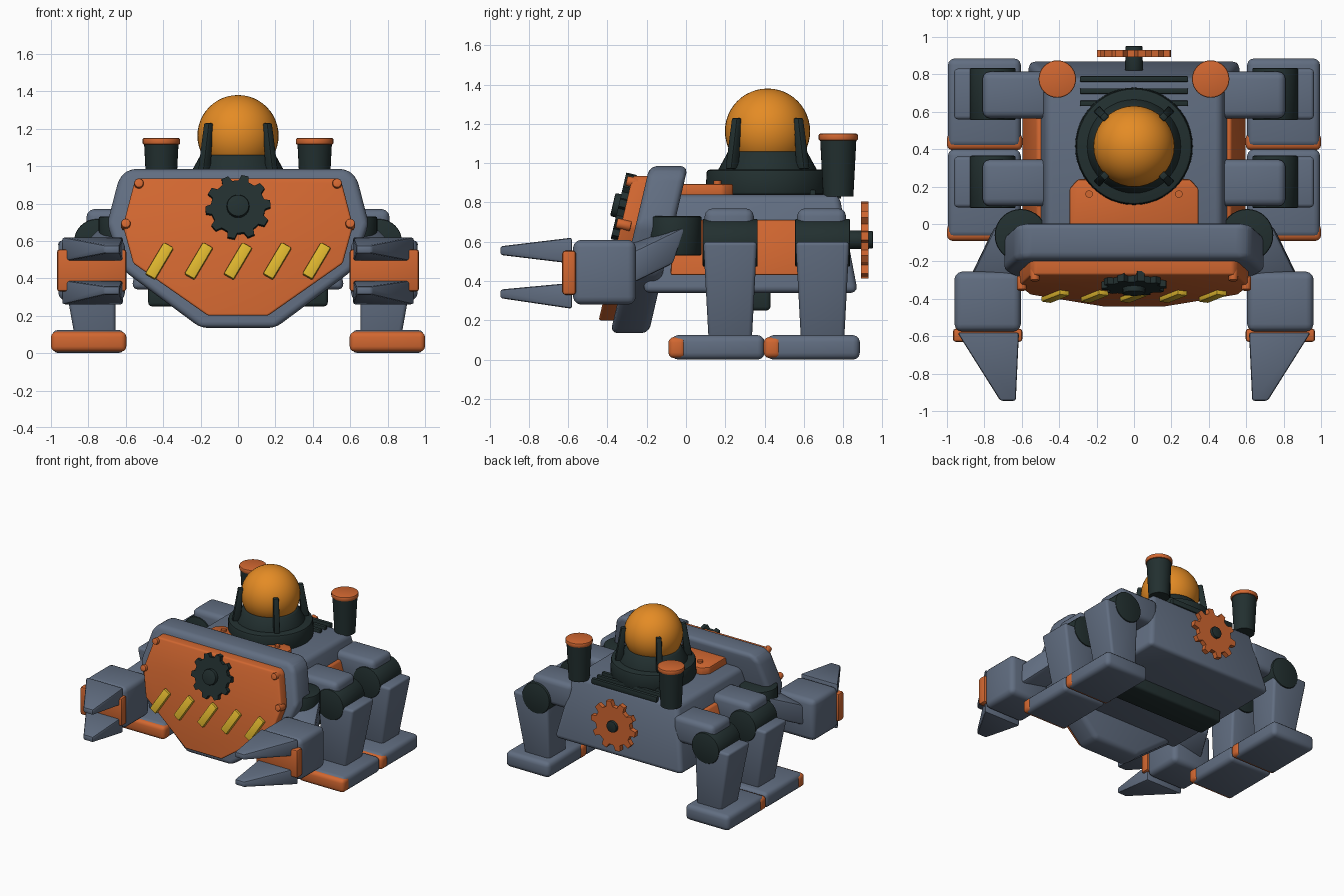
import bpy, bmesh, math
from mathutils import Matrix, Vector

if "Cube" in bpy.data.objects:
    bpy.data.objects.remove(bpy.data.objects["Cube"])


def mat(name, c):
    m = bpy.data.materials.new(name)
    m.diffuse_color = (*c, 1)
    m.use_nodes = True
    m.node_tree.nodes["Principled BSDF"].inputs["Base Color"].default_value = m.diffuse_color
    return m


GRAY = mat("slate_gray", (0.12, 0.155, 0.22))
ORANGE = mat("burnt_orange", (0.64, 0.135, 0.03))
DARK = mat("dark_green_black", (0.016, 0.029, 0.029))
AMBER = mat("amber_glass", (0.78, 0.26, 0.018))
YELLOW = mat("hazard_yellow", (0.72, 0.46, 0.027))
TILT = 0.235          # backward slope of the front shield
UP = Vector((0, 0, 1))


def finish(name, bm, m, bevel=0, seg=3, matrix=None):
    if bevel:
        bmesh.ops.bevel(bm, geom=bm.edges[:], offset=bevel, segments=seg,
                        profile=0.5, affect='EDGES', clamp_overlap=True)
    if matrix:
        bm.transform(matrix)
    bmesh.ops.recalc_face_normals(bm, faces=bm.faces)
    me = bpy.data.meshes.new(name)
    bm.to_mesh(me)
    bm.free()
    me.materials.append(m)
    ob = bpy.data.objects.new(name, me)
    bpy.context.collection.objects.link(ob)
    return ob


def prism(name, a, b, m, bevel=0, seg=3, matrix=None):
    """Solid between two matching loops of 3D points."""
    bm = bmesh.new()
    va, vb = [bm.verts.new(p) for p in a], [bm.verts.new(p) for p in b]
    n = len(va)
    bm.faces.new(va)
    bm.faces.new(vb[::-1])
    for i in range(n):
        j = (i + 1) % n
        bm.faces.new((va[i], vb[i], vb[j], va[j]))
    return finish(name, bm, m, bevel, seg, matrix)


def rect(x0, x1, y0, y1, z):
    return [(x0, y0, z), (x1, y0, z), (x1, y1, z), (x0, y1, z)]


def box(name, x, y, z, m, bevel=0, seg=3, matrix=None):
    return prism(name, rect(*x, *y, z[0]), rect(*x, *y, z[1]), m, bevel, seg, matrix)


def rod(name, p, q, r1, r2, m, n=32, bevel=0):
    """Round part from p to q."""
    p, q = Vector(p), Vector(q)
    bm = bmesh.new()
    bmesh.ops.create_cone(bm, cap_ends=True, segments=n, radius1=r1, radius2=r2, depth=(q - p).length)
    if bevel:
        rims = [e for f in bm.faces if len(f.verts) > 4 for e in f.edges]
        bmesh.ops.bevel(bm, geom=rims, offset=bevel, segments=2, profile=0.5, affect='EDGES')
    rot = UP.rotation_difference(q - p).to_matrix().to_4x4()
    return finish(name, bm, m, matrix=Matrix.Translation((p + q) / 2) @ rot)


def gear(name, r, root, d0, d1, m, matrix, teeth=10):
    """Toothed disc facing -y."""
    pts = []
    for i in range(teeth):
        for f, rad in ((-.30, root), (-.17, r), (.17, r), (.30, root)):
            a = (i + f) * 2 * math.pi / teeth + 0.1
            pts.append((rad * math.cos(a), rad * math.sin(a)))
    return prism(name, [(x, d0, z) for x, z in pts], [(x, d1, z) for x, z in pts], m, matrix=matrix)


def shield(name, half, y0, y1, m, bevel):
    """Mirrored outline (x, z) leaned back along the shield slope."""
    pts = half + [(-x, z) for x, z in half[::-1]]
    lean = lambda y: [(x, y + TILT * (z - .56), z) for x, z in pts]
    return prism(name, lean(y0), lean(y1), m, bevel)


def on_shield(x, z, y=-.36):
    return (Matrix.Translation((x, y + TILT * (z - .56), z))
            @ Matrix.Rotation(-math.atan(TILT), 4, 'X'))


# Hull
prism("hull", rect(-.57, .57, -.22, .875, .34), rect(-.47, .47, -.14, .78, .84), GRAY, .035)
box("belly_bar", (-.48, .48), (.2, .43), (.25, .36), DARK, .02)
prism("top_hatch", *[[(-.345, -.1, z), (.345, -.1, z), (.345, .19, z), (.30, .24, z),
                      (-.30, .24, z), (-.345, .19, z)] for z in (.82, .895)], ORANGE, .012, 2)
for i, y in enumerate((.645, .71, .775)):
    box(f"vent_bar_{i}", (-.29, .29), (y - .015, y + .015), (.82, .865), DARK, .006, 2)

# Front shield
shield("shield", [(.58, .985), (.635, .94), (.70, .69), (.61, .44), (.20, .135)], -.285, -.09, GRAY, .045)
shield("shield_panel", [(.53, .935), (.555, .91), (.615, .68), (.56, .48), (.16, .20)], -.36, -.25, ORANGE, .012)
m = on_shield(0, .775)
gear("shield_gear", .175, .145, -.035, .02, DARK, m)
rod("shield_gear_hub", m @ Vector((0, .01, 0)), m @ Vector((0, -.065, 0)), .062, .06, DARK, 24, .008)
for i in range(5):
    box(f"hazard_stripe_{i}", (-.031, .031), (-.025, .01), (-.10, .10), YELLOW, .008, 2,
        on_shield(-.42 + .21 * i, .49) @ Matrix.Rotation(math.radians(30), 4, 'Y'))

# Dome and its collar
C = (0, .415)
rod("dome_base", (*C, .84), (*C, .967), .315, .31, DARK, 48, .015)
rod("dome_collar", (*C, .96), (*C, 1.06), .255, .20, DARK, 48, .01)
bm = bmesh.new()
bmesh.ops.create_uvsphere(bm, u_segments=40, v_segments=24, radius=.217)
finish("dome", bm, AMBER, matrix=Matrix.Translation((*C, 1.163)))
for i in range(4):
    prism(f"dome_prong_{i}", rect(.225, .285, -.022, .022, .97), rect(.205, .24, -.02, .02, 1.23),
          DARK, .008, 2, Matrix.Translation((*C, 0)) @ Matrix.Rotation(math.radians(45 + 90 * i), 4, 'Z'))

# Rear wheel
gear("rear_gear", .197, .155, -.018, .02, ORANGE, Matrix.Translation((0, .91, .61)))
rod("rear_gear_hub", (0, .82, .61), (0, .952, .61), .048, .045, DARK, 24, .006)

for s, side in ((1, "right"), (-1, "left")):
    flip = Matrix.Diagonal((s, 1, 1, 1))

    # Bolts
    for i, (x, z) in enumerate(((.53, .905), (.60, .69))):
        w = on_shield(s * x, z)
        rod(f"shield_bolt_{i}_{side}", w @ Vector((0, .05, 0)), w @ Vector((0, -.025, 0)), .027, .025, ORANGE, 16, .006)
    rod(f"hatch_bolt_{side}", (s * .24, .16, .88), (s * .24, .16, .912), .02, .02, ORANGE, 16)

    # Exhaust stack
    rod(f"exhaust_{side}", (s * .41, .775, .83), (s * .41, .775, 1.12), .077, .092, DARK)
    rod(f"exhaust_cap_{side}", (s * .41, .775, 1.115), (s * .41, .775, 1.15), .1, .1, ORANGE, 32, .008)

    # Sloping side panel
    prism(f"side_panel_{side}", rect(.45, .60, -.08, .61, .43), rect(.45, .52, -.06, .59, .71),
          ORANGE, .012, 2, flip)

    # Legs
    for pos, y in (("front", 0), ("rear", .47)):
        tag = f"{pos}_{side}"
        box(f"thigh_{tag}", (.45, .81), (.095 + y, .345 + y), (.56, .77), GRAY, .04, 3, flip)
        rod(f"knee_{tag}", (s * .755, .085 + y, .595), (s * .755, .365 + y, .595), .122, .122, DARK, 32, .008)
        prism(f"shin_{tag}", rect(.655, .875, .115 + y, .335 + y, .10),
              rect(.655, .965, .088 + y, .362 + y, .60), GRAY, .02, 3, flip)
        f = 0 if pos == "front" else .485
        box(f"foot_{tag}", (.605, .995), (-.075 + f, .40 + f), (0, .125), GRAY, .035, 3, flip)
        box(f"toe_cap_{tag}", (.597, 1.0), (-.09 + f, .0 + f), (.008, .115), ORANGE, .028, 3, flip)

    # Arm
    rod(f"shoulder_{side}", (s * .605, -.06, .53), (s * .605, -.06, .73), .14, .14, DARK, 32, .01)
    d = Vector((.16, -.26, -.13))
    rot = UP.rotation_difference(d).to_matrix().to_4x4()
    a, b = Vector((.655, -.08, .585)), Vector((.79, -.36, .45))
    side_v = Vector((.88, .47, 0)) * .11
    up_v = Vector((-.15, .28, .88)) * .11
    loop = lambda c: [c + side_v + up_v, c - side_v + up_v, c - side_v - up_v, c + side_v - up_v]
    prism(f"upper_arm_{side}", loop(a), loop(b), GRAY, .02, 2, flip)
    box(f"forearm_{side}", (.605, .96), (-.575, -.255), (.28, .61), GRAY, .04, 3, flip)
    box(f"wrist_plate_{side}", (.597, .968), (-.63, -.56), (.33, .555), ORANGE, .015, 2, flip)

    # Pincers
    for part, z, t in (("upper", .555, .555), ("lower", .325, .335)):
        prism(f"{part}_pincer_{side}",
              [(.615, -.58, z - .066), (.945, -.58, z - .066), (.945, -.58, z + .066), (.615, -.58, z + .066)],
              [(.632, -.945, t - .022), (.715, -.945, t - .022), (.715, -.945, t + .022), (.632, -.945, t + .022)],
              GRAY, .012, 2, flip)

# Smooth the rounded edges, keep the hard ones
bpy.ops.object.select_all(action='DESELECT')
for ob in bpy.context.scene.objects:
    ob.select_set(True)
    bpy.context.view_layer.objects.active = ob
bpy.ops.object.shade_smooth_by_angle(angle=math.radians(35))
